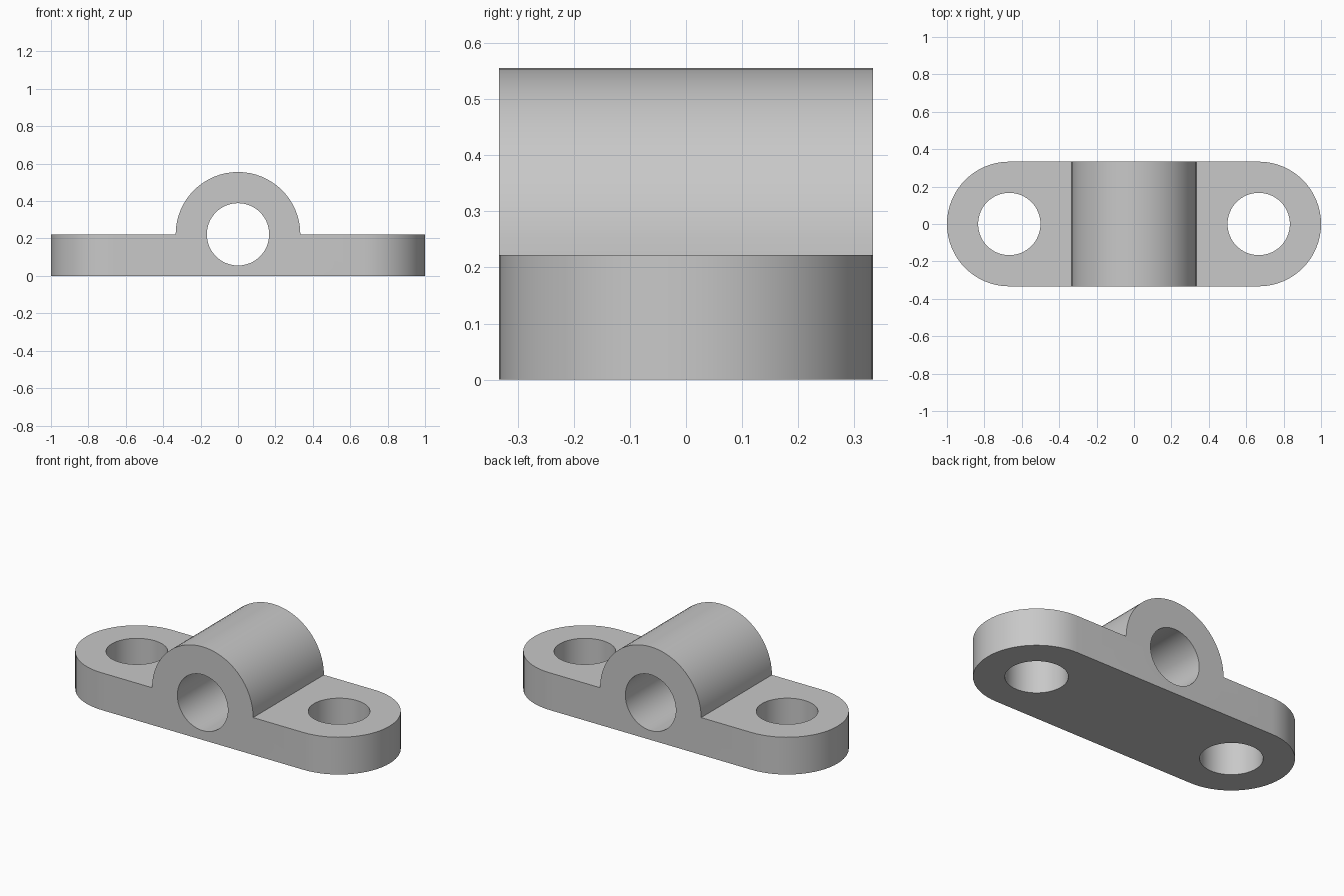
import bpy
import bmesh
from math import pi, sin, cos, radians
from mathutils import Vector

if "Cube" in bpy.data.objects:
    bpy.data.objects.remove(bpy.data.objects["Cube"], do_unlink=True)

R = 1 / 3          # outer radius of hump and rounded ends
BORE = 1 / 6       # radius of all holes
TAB = 2 / 9        # flange thickness and bore height
HOLE_X = 2 / 3     # bolt hole position
SEGMENTS = 64

metal = bpy.data.materials.new("light_grey_metal")
metal.use_nodes = True
grey = (0.58, 0.58, 0.58, 1)
metal.diffuse_color = grey
metal.node_tree.nodes["Principled BSDF"].inputs["Base Color"].default_value = grey


def arc(cx, cy, r, start, end, n):
    angles = [start + (end - start) * i / n for i in range(n + 1)]
    return [(cx + r * cos(a), cy + r * sin(a)) for a in angles]


def prism(name, points, place, direction):
    """Extrude a closed 2D outline, set in space by place, along direction."""
    bm = bmesh.new()
    face = bm.faces.new([bm.verts.new(place(u, v)) for u, v in points])
    grown = bmesh.ops.extrude_face_region(bm, geom=[face])["geom"]
    moved = [g for g in grown if isinstance(g, bmesh.types.BMVert)]
    bmesh.ops.translate(bm, verts=moved, vec=Vector(direction))
    bmesh.ops.recalc_face_normals(bm, faces=bm.faces)
    mesh = bpy.data.meshes.new(name)
    bm.to_mesh(mesh)
    bm.free()
    mesh.materials.append(metal)
    obj = bpy.data.objects.new(name, mesh)
    bpy.context.collection.objects.link(obj)
    return obj


def upright(name, points):
    return prism(name, points, lambda u, v: (u, v, -0.5), (0, 0, 2))


def lengthwise(name, points):
    return prism(name, points, lambda u, v: (u, -0.6, v), (0, 1.2, 0))


# Front profile: flat flange with a half-round hump
hump = arc(0, TAB, R, 0, pi, SEGMENTS // 2)
bracket = lengthwise("pillow_bracket",
                     [(-1.2, 0), (1.2, 0), (1.2, TAB)] + hump + [(-1.2, TAB)])

# Plan outline with rounded ends
outline = upright("plan_outline",
                  arc(HOLE_X, 0, R, -pi / 2, pi / 2, SEGMENTS // 2)
                  + arc(-HOLE_X, 0, R, pi / 2, 3 * pi / 2, SEGMENTS // 2))

# Shaft bore and bolt holes
circle = lambda x, y: arc(x, y, BORE, 0, 2 * pi, SEGMENTS)[:-1]
cutters = [(outline, "INTERSECT"),
           (lengthwise("shaft_bore", circle(0, TAB)), "DIFFERENCE")]
for side, x in (("left", HOLE_X), ("right", -HOLE_X)):
    cutters.append((upright(side + "_bolt_hole", circle(x, 0)), "DIFFERENCE"))

bpy.ops.object.select_all(action="DESELECT")
bpy.context.view_layer.objects.active = bracket
bracket.select_set(True)
for cutter, operation in cutters:
    cutter.hide_render = True
    mod = bracket.modifiers.new(cutter.name, "BOOLEAN")
    mod.operation = operation
    mod.solver = "EXACT"
    mod.object = cutter
    bpy.ops.object.modifier_apply(modifier=mod.name)
    bpy.data.objects.remove(cutter, do_unlink=True)

bpy.ops.object.shade_smooth_by_angle(angle=radians(30))
